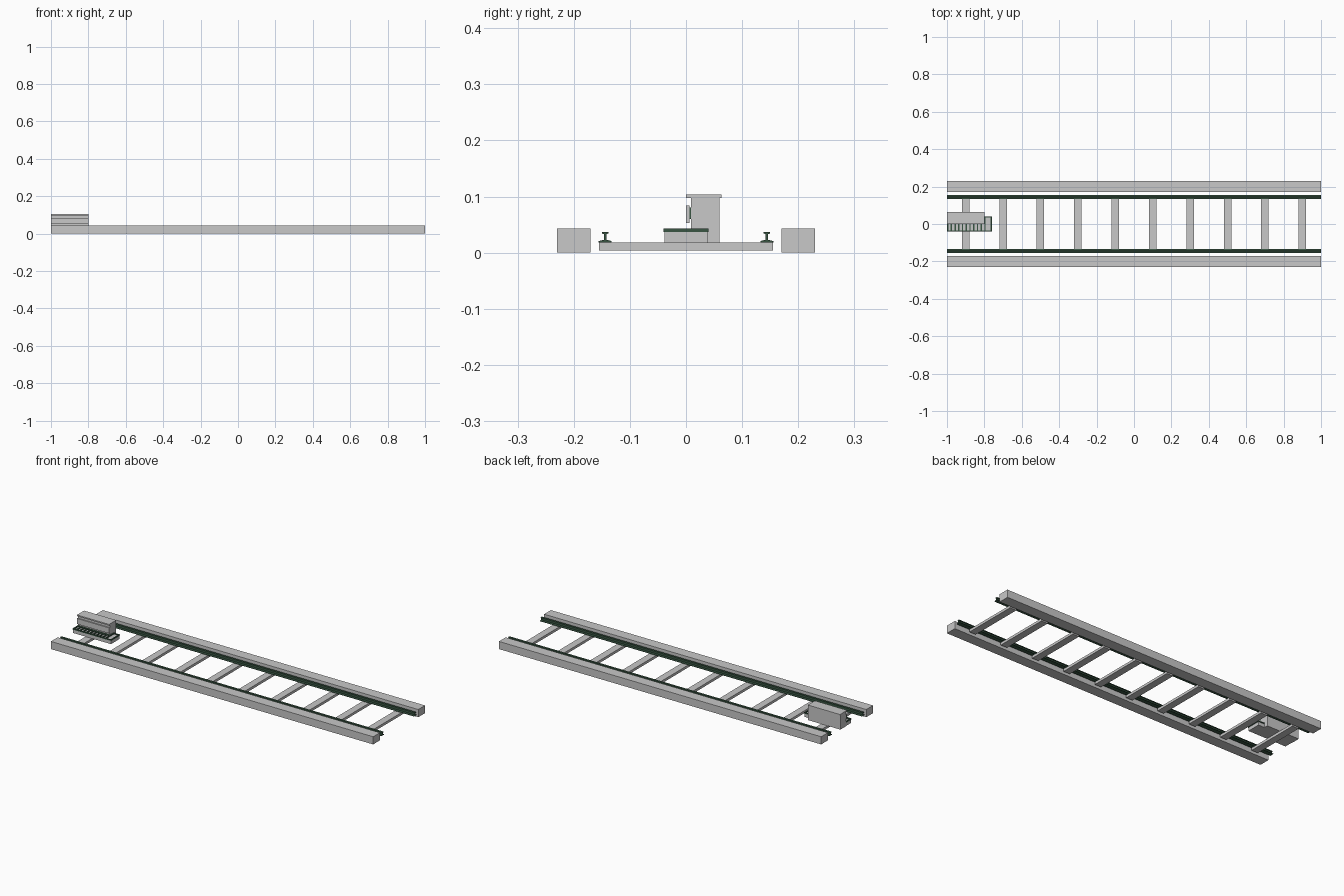
import bpy, bmesh

if "Cube" in bpy.data.objects:
    bpy.data.objects.remove(bpy.data.objects["Cube"])

def material(name, rgb):
    m = bpy.data.materials.new(name)
    m.diffuse_color = (*rgb, 1)
    m.use_nodes = True
    m.node_tree.nodes["Principled BSDF"].inputs["Base Color"].default_value = m.diffuse_color
    return m

grey = material("light grey", (0.58, 0.58, 0.58))
green = material("dark green", (0.04, 0.09, 0.055))

def finish(name, bm, mat):
    bmesh.ops.recalc_face_normals(bm, faces=bm.faces)
    mesh = bpy.data.meshes.new(name)
    bm.to_mesh(mesh)
    bm.free()
    mesh.materials.append(mat)
    ob = bpy.data.objects.new(name, mesh)
    bpy.context.collection.objects.link(ob)
    return ob

def boxes(name, mat, *bounds):
    """One object from boxes given as (x0, x1, y0, y1, z0, z1)."""
    bm = bmesh.new()
    for x0, x1, y0, y1, z0, z1 in bounds:
        for v in bmesh.ops.create_cube(bm, size=1)["verts"]:
            v.co = ((x0 + x1) / 2 + v.co.x * (x1 - x0),
                    (y0 + y1) / 2 + v.co.y * (y1 - y0),
                    (z0 + z1) / 2 + v.co.z * (z1 - z0))
    return finish(name, bm, mat)

def extrude_x(name, mat, profile, x0, x1):
    """Extrude a closed (y, z) profile along x."""
    bm = bmesh.new()
    face = bm.faces.new([bm.verts.new((x0, y, z)) for y, z in profile])
    ext = bmesh.ops.extrude_face_region(bm, geom=[face])["geom"]
    bmesh.ops.translate(bm, vec=(x1 - x0, 0, 0),
                        verts=[g for g in ext if isinstance(g, bmesh.types.BMVert)])
    return finish(name, bm, mat)

# I-shaped rails and the long side beams
half = [(0.0115, 0.018), (0.0115, 0.0205), (0.002, 0.023),
        (0.002, 0.033), (0.006, 0.034), (0.006, 0.037)]
section = half + [(-y, z) for y, z in reversed(half)]
for side, label in ((-1, "front"), (1, "back")):
    extrude_x(label + "_rail", green, [(side * 0.144 + y, z) for y, z in section], -1, 1)
    y0, y1 = sorted((side * 0.17, side * 0.23))
    boxes(label + "_side_beam", grey, (-1, 1, y0, y1, 0, 0.043))

# Cross ties
for i in range(10):
    x = -0.9 + 0.2 * i
    boxes(f"cross_tie_{i + 1}", grey, (x - 0.02, x + 0.02, -0.155, 0.155, 0.004, 0.018))

# Low deck with a green frame and crossbars
boxes("deck", grey, (-0.998, -0.762, -0.038, 0.038, 0.018, 0.038))
bars = [(-1, -0.76, -0.04, -0.034, 0.037, 0.043),
        (-0.8, -0.76, 0.034, 0.04, 0.037, 0.043),
        (-1, -0.8, 0.001, 0.009, 0.037, 0.043),
        (-0.766, -0.76, -0.034, 0.034, 0.037, 0.043),
        (-0.8, -0.794, -0.034, 0.034, 0.037, 0.043)]
bars += [(-1 + 0.02 * i, -0.993 + 0.02 * i, -0.034, 0.001, 0.037, 0.043) for i in range(10)]
boxes("deck_frame", green, *bars)

# Cabinet with overhanging lid and raised front panel
boxes("cabinet_body", grey, (-1, -0.8, 0.009, 0.06, 0.018, 0.097))
boxes("cabinet_lid", grey, (-1, -0.8, 0.0, 0.063, 0.097, 0.104))
boxes("front_panel", grey, (-1, -0.8, 0.0, 0.006, 0.053, 0.084))
boxes("panel_backing", green, (-1, -0.8, 0.006, 0.009, 0.06, 0.08))
